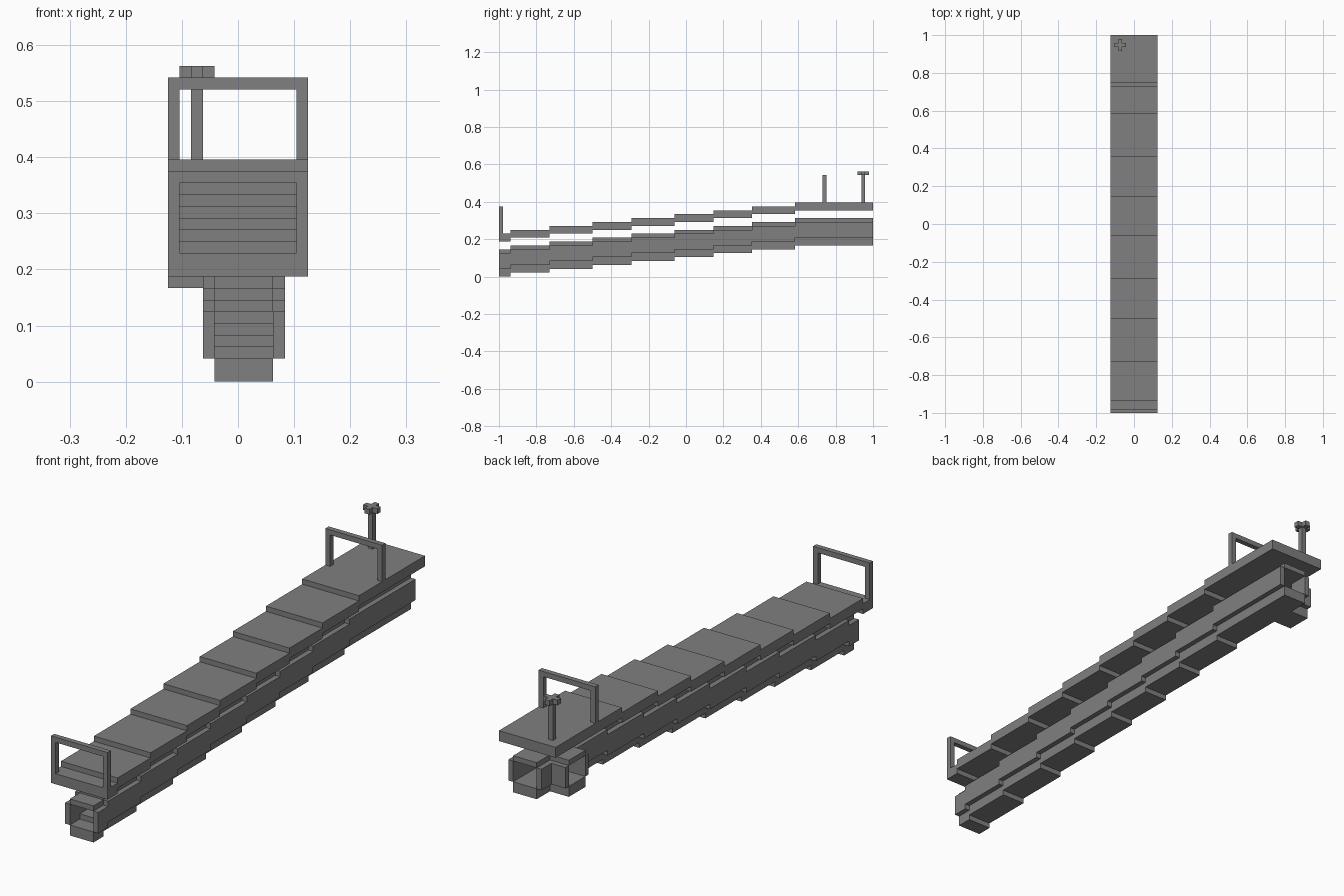
import bpy
import bmesh
from mathutils import Matrix, Vector

U = 1 / 48  # one block unit

cube = bpy.data.objects.get("Cube")
if cube:
    bpy.data.objects.remove(cube, do_unlink=True)

grey = bpy.data.materials.new("plain_grey")
grey.use_nodes = True
colour = (0.214, 0.214, 0.214, 1)
grey.diffuse_color = colour
grey.node_tree.nodes["Principled BSDF"].inputs["Base Color"].default_value = colour


def build(name, boxes):
    """One flat-shaded object from boxes given as x, y and z ranges in units."""
    bm = bmesh.new()
    for x, y, z in boxes:
        low = Vector((x[0], y[0], z[0])) * U
        high = Vector((x[1], y[1], z[1])) * U
        place = Matrix.Translation((low + high) / 2) @ Matrix.Diagonal((high - low).to_4d())
        bmesh.ops.create_cube(bm, size=1, matrix=place)
    mesh = bpy.data.meshes.new(name)
    bm.to_mesh(mesh)
    bm.free()
    mesh.materials.append(grey)
    obj = bpy.data.objects.new(name, mesh)
    bpy.context.collection.objects.link(obj)
    return obj


# Each stretch rises one unit above the one before it
BREAKS = [-48, -45, -35, -24, -14, -3, 7, 17, 28, 48]


def stepped(x, z, end=48):
    return [(x, (a, min(b, end)), (z[0] + k, z[1] + k))
            for k, (a, b) in enumerate(zip(BREAKS, BREAKS[1:]))]


def rail(y, z0):
    """Two posts and a crossbar, spanning the deck."""
    posts = [(x, (y, y + 1), (z0, z0 + 6)) for x in ((-6, -5), (5, 6))]
    return posts + [((-6, 6), (y, y + 1), (z0 + 6, z0 + 7))]


# Walkway and its end rails
build("stepped_deck", stepped((-6, 6), (9, 11)))
build("front_rail", rail(-48, 11))
build("back_rail", rail(35, 19))

# Post with a cross-shaped handle
build("handle_post", [((-4, -3), (45, 46), (19, 26))])
build("cross_handle", [((-5, -2), (45, 46), (26, 27)),
                       ((-4, -3), (44, 45), (26, 27)),
                       ((-4, -3), (46, 47), (26, 27))])

# Hollow duct below the walkway, open at both ends
build("duct_floor", stepped((-2, 3), (0, 2)))
build("duct_roof", stepped((-2, 3), (6, 7)))
build("duct_left_wall", stepped((3, 4), (2, 6)))
build("duct_right_wall", stepped((-3, -2), (2, 6), end=39)
      + [((-3, -2), (44, 48), (10, 14))])

# Side branch of the duct, open to the side
build("branch_floor", [((-6, -2), (39, 44), (8, 10))])
build("branch_roof", [((-6, -2), (39, 44), (14, 15))])
build("branch_walls", [((-6, -3), (y, y + 1), (10, 14)) for y in (38, 44)])
